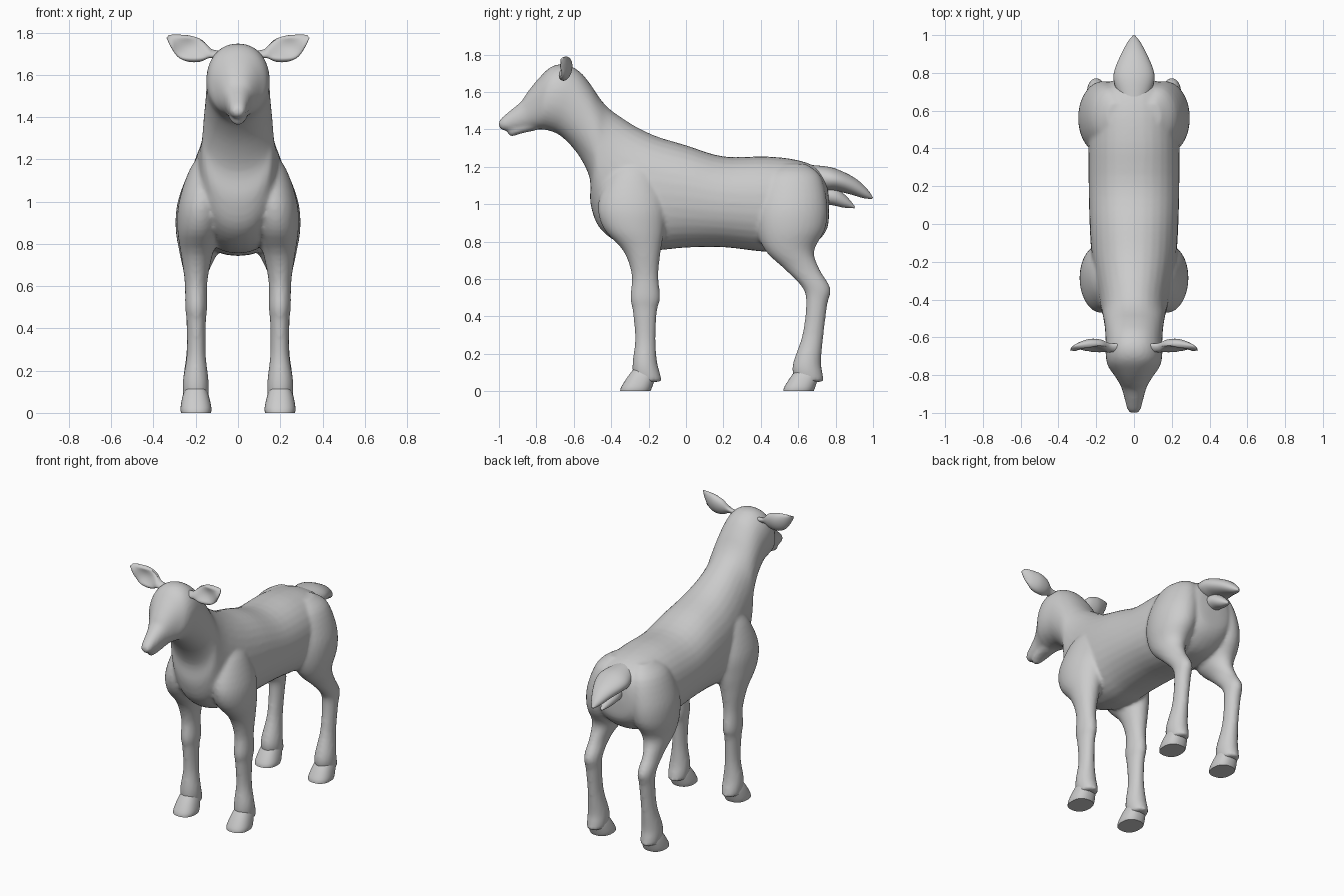
import bpy, bmesh, math
from mathutils import Vector as V


def spline(rows, steps):
    """Catmull-Rom interpolation of rows of numbers."""
    rows = [list(r) for r in rows]
    out = []
    for i in range(len(rows) - 1):
        a, b = rows[max(i - 1, 0)], rows[i]
        c, d = rows[i + 1], rows[min(i + 2, len(rows) - 1)]
        for s in range(steps):
            t = s / steps
            out.append([0.5 * (2 * q + (r - p) * t + (2 * p - 5 * q + 4 * r - u) * t * t
                               + (3 * q - p - 3 * r + u) * t ** 3)
                        for p, q, r, u in zip(a, b, c, d)])
    out.append(rows[-1])
    return out


def loft(bm, sections, mirror=False, segs=32, steps=4, power=1.0):
    """Skin elliptical rings; each section is edge point, opposite point, half-width vector."""
    for sx in ((1, -1) if mirror else (1,)):
        rings = []
        for r in spline(sections, steps):
            p, q, w = V(r[0:3]), V(r[3:6]), V(r[6:9])
            c, h, ring = (p + q) / 2, (p - q) / 2, []
            for k in range(segs):
                a = 2 * math.pi * k / segs
                ca, sa = math.cos(a), math.sin(a)
                co = (c + h * math.copysign(abs(ca) ** power, ca)
                      + w * math.copysign(abs(sa) ** power, sa))
                ring.append(bm.verts.new((co.x * sx, co.y, co.z)))
            rings.append(ring)
        faces = [bm.faces.new(rings[0]), bm.faces.new(rings[-1])]
        for a, b in zip(rings, rings[1:]):
            for k in range(segs):
                j = (k + 1) % segs
                faces.append(bm.faces.new((a[k], a[j], b[j], b[k])))
        bmesh.ops.recalc_face_normals(bm, faces=faces)


def finish(bm, name, angle=60):
    me = bpy.data.meshes.new(name)
    bm.to_mesh(me)
    bm.free()
    ob = bpy.data.objects.new(name, me)
    bpy.context.collection.objects.link(ob)
    bpy.ops.object.select_all(action='DESELECT')
    ob.select_set(True)
    bpy.context.view_layer.objects.active = ob
    bpy.ops.object.shade_smooth_by_angle(angle=math.radians(angle))
    return ob


def spine(rows):   # top y z, bottom y z, half width
    return [(0, a, b, 0, c, d, w, 0, 0) for a, b, c, d, w in rows]


def limb(rows):    # z, front y, back y, inner x, outer x
    return [((i + o) / 2, f, z, (i + o) / 2, b, z, (o - i) / 2, 0, 0)
            for z, f, b, i, o in rows]


# Torso, neck and head in one sweep
body = bmesh.new()
loft(body, spine([
    (.765, 1.02, .765, .96, .05), (.75, 1.13, .755, .87, .13), (.71, 1.19, .70, .80, .19),
    (.60, 1.235, .60, .75, .23), (.43, 1.255, .43, .745, .24), (.2, 1.255, .2, .77, .24),
    (0, 1.315, 0, .768, .235), (-.15, 1.36, -.17, .755, .225), (-.26, 1.41, -.34, .785, .205),
    (-.34, 1.46, -.46, .87, .185), (-.41, 1.51, -.51, 1.0, .172), (-.46, 1.565, -.515, 1.14, .165),
    (-.51, 1.64, -.58, 1.27, .155), (-.57, 1.71, -.67, 1.365, .15), (-.645, 1.747, -.74, 1.395, .15),
    (-.72, 1.735, -.78, 1.40, .138), (-.79, 1.67, -.81, 1.40, .105), (-.85, 1.595, -.85, 1.397, .074),
    (-.88, 1.55, -.88, 1.395, .062), (-.94, 1.50, -.94, 1.39, .046), (-.985, 1.462, -.985, 1.398, .034),
    (-1, 1.44, -1, 1.415, .018)]), power=.92)

# Lower jaw
loft(body, spine([(-.80, 1.44, -.80, 1.395, .05), (-.88, 1.42, -.88, 1.378, .045),
                  (-.93, 1.41, -.93, 1.362, .032), (-.95, 1.39, -.95, 1.37, .015)]))

# Front legs with shoulders
loft(body, limb([
    (1.24, -.32, -.22, .10, .16), (1.16, -.41, -.16, .06, .225), (1.0, -.47, -.11, .06, .28),
    (.87, -.44, -.115, .08, .287), (.75, -.335, -.135, .12, .27), (.62, -.29, -.148, .145, .252),
    (.5, -.298, -.138, .146, .25), (.43, -.285, -.155, .152, .243), (.28, -.272, -.163, .153, .242),
    (.16, -.285, -.155, .14, .26), (.1, -.285, -.14, .138, .262), (.05, -.27, -.128, .145, .255)]), mirror=True)

# Hind legs with haunches
loft(body, limb([
    (1.215, .50, .64, .06, .14), (1.15, .42, .72, .03, .225), (1.0, .375, .755, .03, .285),
    (.87, .375, .745, .05, .295), (.75, .425, .685, .10, .275), (.65, .53, .715, .145, .255),
    (.55, .625, .772, .15, .25), (.46, .642, .755, .153, .245), (.3, .622, .735, .155, .243),
    (.16, .575, .722, .14, .26), (.1, .57, .73, .138, .262), (.05, .59, .738, .145, .255)]), mirror=True)

# Fuse the overlapping masses into one skin
skin = finish(body, "body")
remesh = skin.modifiers.new("fuse", 'REMESH')
remesh.mode = 'VOXEL'
remesh.voxel_size = .012
remesh.use_smooth_shade = True
soft = skin.modifiers.new("soften", 'SMOOTH')
soft.factor, soft.iterations = .5, 4

# Hooves
bm = bmesh.new()
for dy in (0, .872):
    loft(bm, limb([(z, f + dy, b + dy, i, o) for z, f, b, i, o in (
        (0, -.352, -.19, .128, .27), (.025, -.345, -.18, .126, .272),
        (.08, -.31, -.165, .138, .262), (.125, -.275, -.175, .155, .245))]),
        mirror=True, power=.85)
finish(bm, "hooves", 40)

# Tail: broad upper leaf and a smaller lobe below
bm = bmesh.new()
loft(bm, spine([(.66, 1.21, .68, 1.08, .08), (.76, 1.20, .75, 1.07, .107), (.83, 1.178, .80, 1.07, .103),
                (.91, 1.135, .87, 1.055, .072), (.97, 1.08, .95, 1.032, .035), (1, 1.035, .995, 1.028, .006)]))
finish(bm, "tail_upper")
bm = bmesh.new()
loft(bm, spine([(.72, 1.10, .71, 1.0, .05), (.80, 1.085, .78, .995, .055),
                (.86, 1.04, .84, .982, .036), (.905, .985, .90, .978, .006)]))
finish(bm, "tail_lower")

# Ears: flattened leaves pointing outward
bm = bmesh.new()
loft(bm, [(x, y, zt, x + .01, y - .02, zb, 0, w, 0) for x, zt, zb, y, w in (
    (.08, 1.715, 1.675, -.645, .022), (.125, 1.722, 1.68, -.645, .022), (.17, 1.765, 1.662, -.638, .034),
    (.225, 1.785, 1.662, -.635, .036), (.275, 1.79, 1.685, -.64, .027),
    (.31, 1.79, 1.735, -.645, .014), (.328, 1.788, 1.775, -.65, .004))], mirror=True)
# Press a hollow into the front of each ear
for v in bm.verts:
    u, t = (abs(v.co.x) - .225) / .085, (v.co.z - 1.728) / .05
    if v.co.y < -.65:
        v.co.y += .03 * max(0, 1 - u * u) * max(0, 1 - t * t)
finish(bm, "ears")
